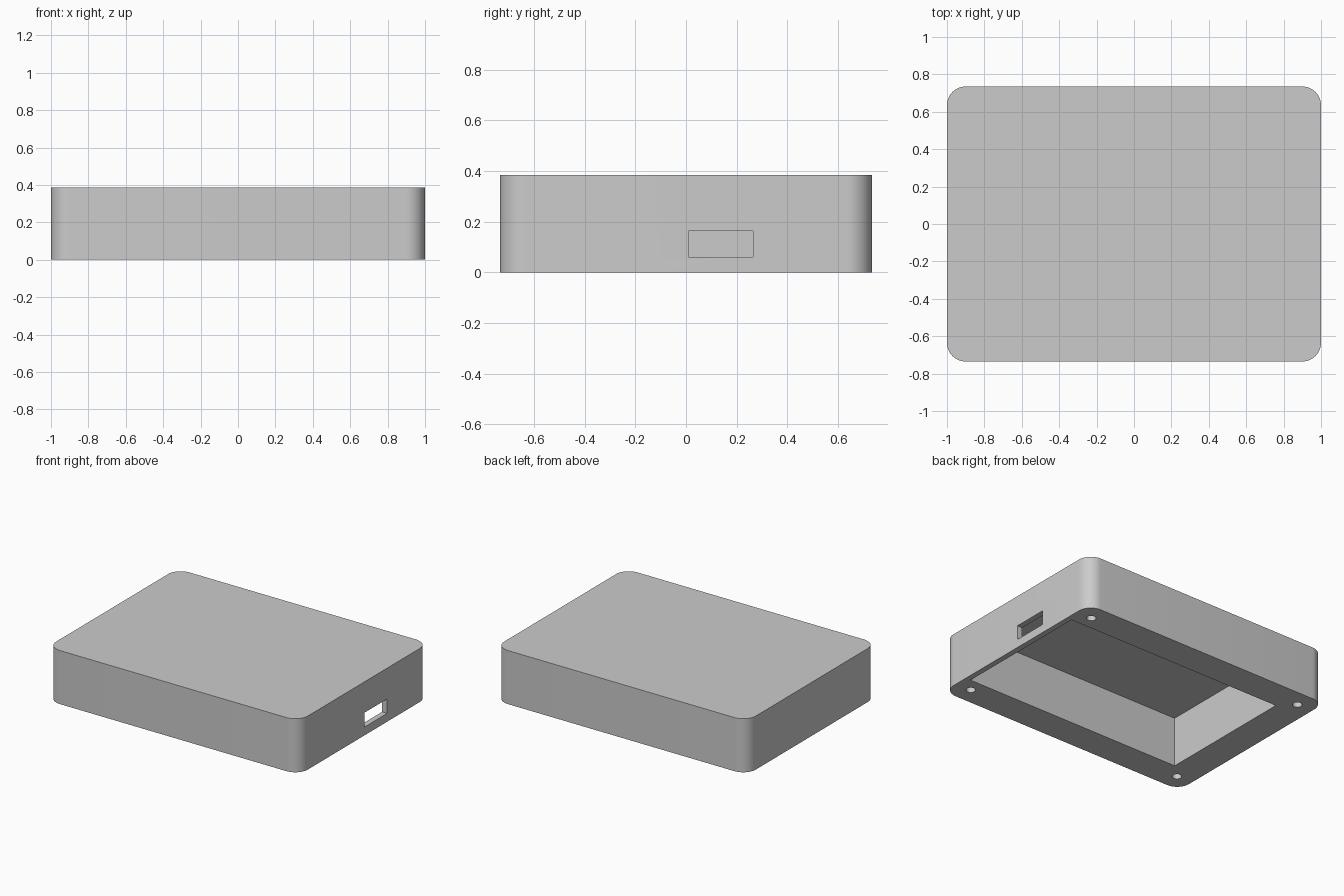
import bpy, bmesh
from math import radians
from mathutils import Matrix

default = bpy.data.objects.get("Cube")
if default:
    bpy.data.objects.remove(default, do_unlink=True)

HX, HY, HEIGHT, CORNER = 1.0, 0.735, 0.385, 0.1

grey = bpy.data.materials.new("plain grey")
grey.use_nodes = True
grey.diffuse_color = (0.6, 0.6, 0.6, 1)
grey.node_tree.nodes["Principled BSDF"].inputs["Base Color"].default_value = (0.6, 0.6, 0.6, 1)


def finish(name, bm):
    mesh = bpy.data.meshes.new(name)
    bm.to_mesh(mesh)
    bm.free()
    mesh.materials.append(grey)
    obj = bpy.data.objects.new(name, mesh)
    bpy.context.scene.collection.objects.link(obj)
    return obj


def box(name, low, high, corner=0):
    """Box between two corners, with optional rounded upright edges."""
    bm = bmesh.new()
    bmesh.ops.create_cube(bm, size=1)
    for v in bm.verts:
        v.co = [high[i] if v.co[i] > 0 else low[i] for i in range(3)]
    if corner:
        upright = [e for e in bm.edges
                   if abs(e.verts[0].co.z - e.verts[1].co.z) > 0.01]
        bmesh.ops.bevel(bm, geom=upright, offset=corner, segments=12,
                        profile=0.5, affect='EDGES')
    return finish(name, bm)


def cylinder(name, x, y, low, high, radius):
    bm = bmesh.new()
    bmesh.ops.create_cone(bm, cap_ends=True, segments=32, radius1=radius,
                          radius2=radius, depth=high - low,
                          matrix=Matrix.Translation((x, y, (low + high) / 2)))
    return finish(name, bm)


# Solid case with rounded corners
case = box("case_shell", (-HX, -HY, 0), (HX, HY, HEIGHT), CORNER)

# Open cavity underneath and the port slot in the thin side wall
cutters = [
    box("cavity_cutter", (-0.775, -0.512, -0.1), (0.96, 0.512, 0.357)),
    box("port_cutter", (0.9, 0.01, 0.06), (1.1, 0.265, 0.163)),
]

# Screw holes in the four corners of the rim
for sx in (-1, 1):
    for sy in (-1, 1):
        cutters.append(cylinder("screw_hole_cutter", sx * 0.876, sy * 0.61,
                                -0.1, 0.25, 0.031))

bpy.ops.object.select_all(action='DESELECT')
bpy.context.view_layer.objects.active = case
case.select_set(True)
for cutter in cutters:
    cutter.hide_render = True
    cut = case.modifiers.new(cutter.name, 'BOOLEAN')
    cut.operation = 'DIFFERENCE'
    cut.solver = 'EXACT'
    cut.object = cutter
    bpy.ops.object.modifier_apply(modifier=cut.name)
    bpy.data.objects.remove(cutter, do_unlink=True)

bpy.ops.object.shade_smooth_by_angle(angle=radians(30))
